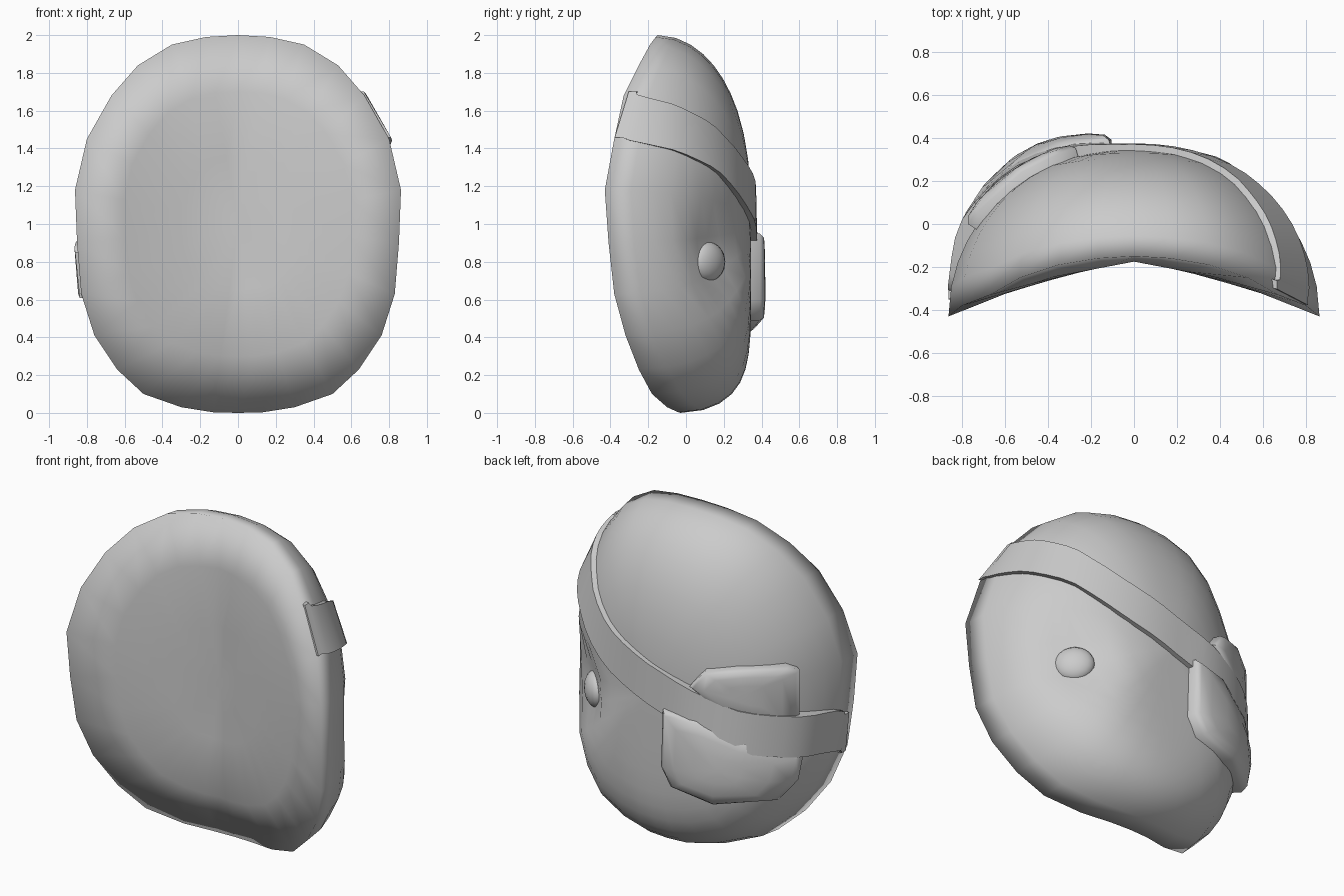
import bpy, bmesh
from math import sin, cos, atan2, hypot, radians
from mathutils import Vector

cube = bpy.data.objects.get("Cube")
if cube:
    bpy.data.objects.remove(cube, do_unlink=True)

grey = bpy.data.materials.new("plain_grey")
grey.use_nodes = True
grey.diffuse_color = (0.6, 0.6, 0.6, 1)
grey.node_tree.nodes["Principled BSDF"].inputs["Base Color"].default_value = (0.6, 0.6, 0.6, 1)

# Half outline of the mask rim, from crown to chin (x, z, y)
HALF = [(0, 2, -.15), (.17, 1.99, -.16), (.35, 1.95, -.19), (.53, 1.84, -.25), (.67, 1.68, -.33),
        (.8, 1.45, -.38), (.863, 1.18, -.43), (.852, .9, -.41), (.83, .63, -.38), (.76, .41, -.32),
        (.64, .23, -.25), (.5, .1, -.18), (.3, .03, -.1), (.13, .003, -.04), (0, 0, -.03)]
RIM = HALF + [(-x, z, y) for x, z, y in HALF[-2:0:-1]]
BACK = 0.345


def lerp_table(table, t):
    """Linear lookup in a list of rows sorted by their first value."""
    for a, b in zip(table, table[1:]):
        if t <= b[0]:
            f = max(0, (t - a[0]) / (b[0] - a[0]))
            return [p + (q - p) * f for p, q in zip(a, b)]
    return list(table[-1])


POLAR = [(atan2(x, z - 1), hypot(x, z - 1), y) for x, z, y in HALF]
WIDTH = [(z, x) for x, z, y in reversed(HALF)]


def shell(x, z):
    """Point on the domed outer face above (x, z)."""
    _, radius, rim_y = lerp_table(POLAR, atan2(abs(x), z - 1))
    reach = hypot(x, z - 1)
    s = min(1, reach / radius)
    slope = (z - 1) / max(reach, 0.01)
    p = 2.15 + 5 * max(0, -slope) ** 3 + 0.4 * max(0, slope) ** 2
    return Vector((x, rim_y + (BACK - rim_y) * (1 - s ** p) ** 0.5, z))


def outward(x):
    t = max(-1, min(1, x / 0.88))
    return Vector((t, (1 - t * t) ** 0.5, 0))


def loft(name, rings, tip_start=None, tip_end=None, cap=False, angle=50):
    """Skin a list of equal rings, with optional pole points or end caps."""
    bm = bmesh.new()
    rows = [[bm.verts.new(p) for p in ring] for ring in rings]
    n = len(rows[0])
    for a, b in zip(rows, rows[1:]):
        for i in range(n):
            j = (i + 1) % n
            bm.faces.new((a[i], a[j], b[j], b[i]))
    for row, tip in ((rows[0], tip_start), (rows[-1], tip_end)):
        if tip is not None:
            t = bm.verts.new(tip)
            for i in range(n):
                bm.faces.new((row[i], row[(i + 1) % n], t))
        elif cap:
            bm.faces.new(row)
    bmesh.ops.recalc_face_normals(bm, faces=bm.faces)
    mesh = bpy.data.meshes.new(name)
    bm.to_mesh(mesh)
    bm.free()
    ob = bpy.data.objects.new(name, mesh)
    bpy.context.collection.objects.link(ob)
    finish(ob, angle)


def finish(ob, angle=50):
    ob.data.materials.append(grey)
    bpy.ops.object.select_all(action='DESELECT')
    ob.select_set(True)
    bpy.context.view_layer.objects.active = ob
    bpy.ops.object.shade_smooth_by_angle(angle=radians(angle))


# Mask body: hollowed inner face, soft rim, domed outer face with an eye socket
SOCKET = shell(.58, .8)
DEPTH = 0.08


def inner_y(x):
    x = abs(x)
    return -.175 - .19 * min(x, .4) - .37 * max(0, x - .4)


def scaled(s):
    return [(x * s, 1 + (z - 1) * s) for x, z, y in RIM]


def socketed(p):
    f = max(0, 1 - ((p - SOCKET).length / 0.3) ** 2)
    return p - outward(SOCKET.x) * DEPTH * f * f


rings = [[Vector((x, inner_y(x), z)) for x, z in scaled(s)] for s in (.35, .7)]
rings.append([Vector((x, y, z)) for x, z, y in RIM])
for s in (.985, .95, .9, .84, .77, .69, .6, .48, .34, .18):
    rings.append([socketed(shell(x, z)) for x, z in scaled(s)])
loft("mask_body", rings, tip_start=(0, inner_y(0), 1), tip_end=(0, BACK, 1), angle=130)

# Open eye, set into the socket
bpy.ops.mesh.primitive_uv_sphere_add(segments=16, ring_count=10, radius=1)
eye = bpy.context.object
eye.name = "eye"
eye.scale = (.115, .065, .105)
eye.location = SOCKET - outward(SOCKET.x) * (DEPTH - .005)
eye.rotation_euler = (0, 0, radians(-45))
finish(eye)

# Eye patch: two rounded pads, below and above the strap
LOWER = [(-.11, .95), (-.1, .6), (-.16, .49), (-.4, .43), (-.66, .44), (-.73, .55), (-.75, .7),
         (-.55, .82), (-.3, .93)]
UPPER = [(-.74, 1.22), (-.7, 1.25), (-.5, 1.25), (-.34, 1.22), (-.26, 1.12), (-.4, 1.0),
         (-.6, .92), (-.74, .88)]


def pad(name, outline, thick):
    cx = sum(x for x, z in outline) / len(outline)
    cz = sum(z for x, z in outline) / len(outline)

    def ring(s, lift):
        pts = [shell(cx + (x - cx) * s, cz + (z - cz) * s) for x, z in outline]
        return [p + outward(p.x) * lift for p in pts]

    steps = [(1, -.03), (1, thick * .6), (.92, thick * .9), (.7, thick), (.35, thick)]
    loft(name, [ring(*step) for step in steps], tip_end=ring(0, thick)[0], cap=True)


pad("eye_patch_lower", LOWER, .08)
pad("eye_patch_upper", UPPER, .065)

# Strap: slanting band around the dome, hooked over the rim at both ends
# (angle, middle height, lift off the dome)
PATH = [(-90, .73, .015), (-75, .79, .03), (-62, .82, .07), (-37, .88, .07), (-18, .98, .05),
        (-6, 1.04, .03), (0, 1.07, .03), (21, 1.2, .03), (44, 1.41, .03), (64, 1.51, .03), (90, 1.58, .015)]


def strap_row(deg):
    _, mid, lift = lerp_table(PATH, deg)
    a = radians(deg)
    row = []
    for side, h in ((1, lift), (-1, lift), (-1, -.02), (1, -.02)):
        z = mid + side * .122
        x = lerp_table(WIDTH, z)[1] * sin(a)
        row.append(shell(x, z) + Vector((sin(a), cos(a), 0)) * h)
    return row


def hook(row, sign, reach):
    """End tab lying just in front of the rim."""
    shift = Vector((-sign * reach, .3 * reach - .04, 0))
    top, low = row[0] + shift, row[1] + shift
    back = Vector((0, .04, 0))
    return [top, low, low + back, top + back]


rows = [strap_row(d) for d in range(-90, 91, 6)]
rows = [hook(rows[0], -1, .07), hook(rows[0], -1, 0)] + rows + [hook(rows[-1], 1, 0), hook(rows[-1], 1, .1)]
loft("strap", rows, cap=True)
